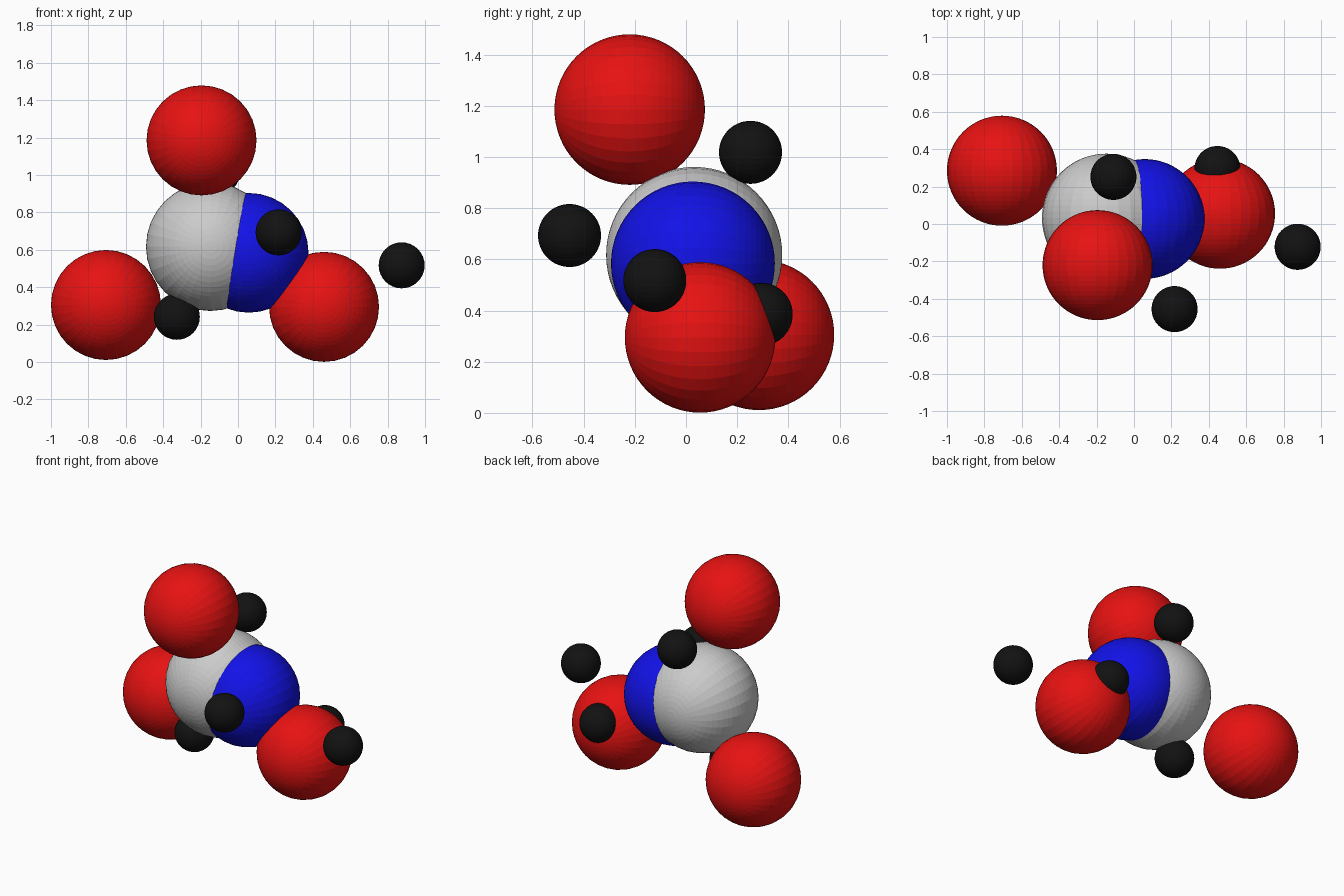
import bpy
from math import pi

if "Cube" in bpy.data.objects:
    bpy.data.objects.remove(bpy.data.objects["Cube"])


def material(name, rgb):
    mat = bpy.data.materials.new(name)
    mat.diffuse_color = (*rgb, 1)
    mat.use_nodes = True
    mat.node_tree.nodes["Principled BSDF"].inputs["Base Color"].default_value = mat.diffuse_color
    return mat


RED = material("red", (0.8, 0.006, 0.006))
BLUE = material("blue", (0.006, 0.006, 0.8))
BLACK = material("black", (0.006, 0.006, 0.006))


def ball(name, centre, radius, mat=None):
    # poles point to the front and back
    bpy.ops.mesh.primitive_uv_sphere_add(segments=32, ring_count=32, radius=radius,
                                         location=centre, rotation=(pi / 2, 0, 0))
    obj = bpy.context.object
    obj.name = name
    if mat:
        obj.data.materials.append(mat)


# two large merged atoms in the middle
ball("grey_core_atom", (-0.148, 0.032, 0.617), 0.344)
ball("blue_core_atom", (0.057, 0.027, 0.584), 0.32, BLUE)

# three large outer atoms
for i, c in enumerate([(-0.195, -0.22, 1.185), (-0.706, 0.285, 0.305), (0.46, 0.055, 0.295)]):
    ball(f"red_outer_atom_{i + 1}", c, 0.294, RED)

# five small atoms
for i, c in enumerate([(0.875, -0.122, 0.517), (0.217, -0.455, 0.693), (-0.11, 0.252, 1.018),
                       (0.446, 0.294, 0.385), (-0.327, 0.0, 0.242)]):
    ball(f"black_small_atom_{i + 1}", c, 0.123, BLACK)
